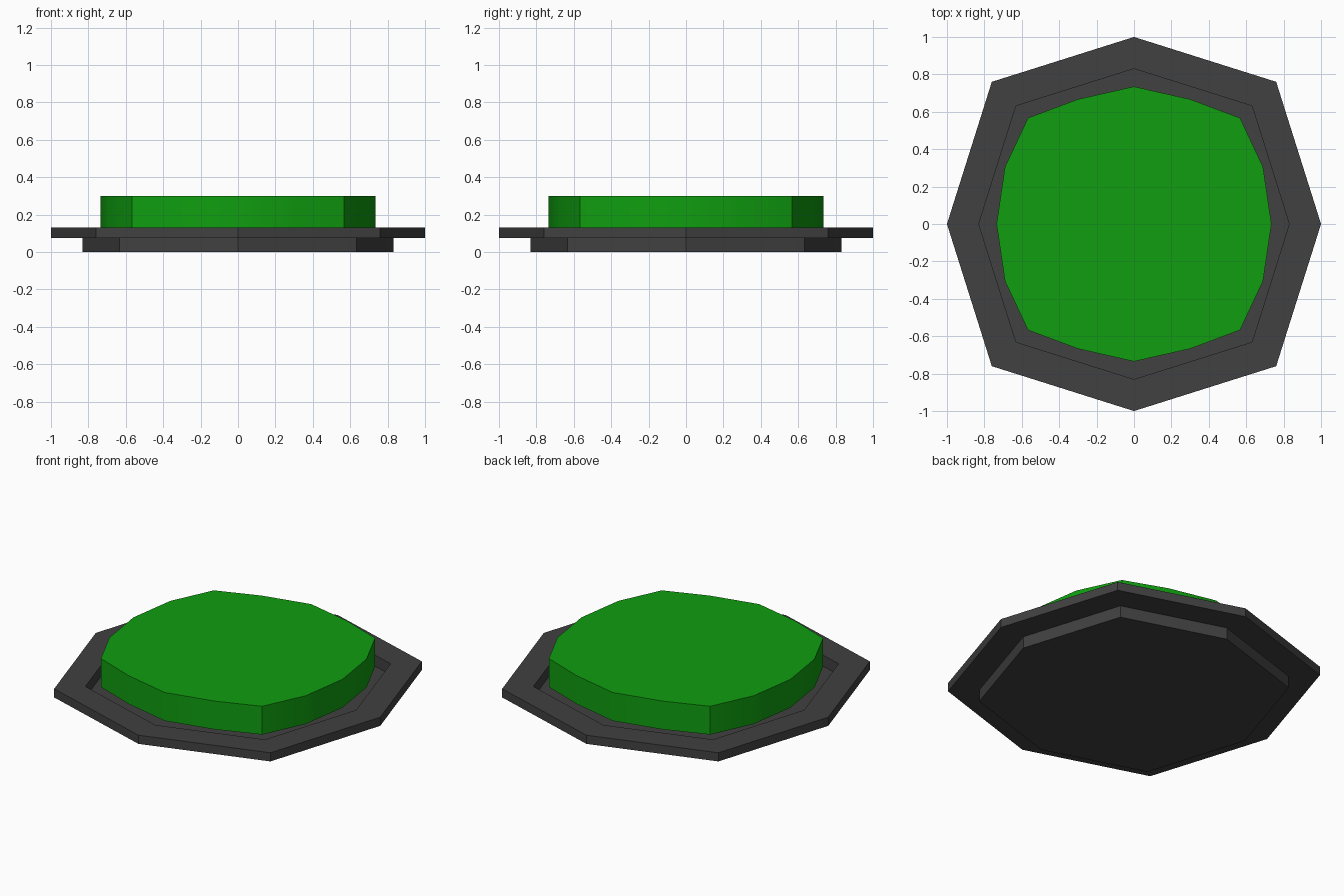
import bpy, bmesh, math

cube = bpy.data.objects.get("Cube")
if cube:
    bpy.data.objects.remove(cube, do_unlink=True)


def make_material(name, colour):
    mat = bpy.data.materials.new(name)
    mat.use_nodes = True
    mat.diffuse_color = colour
    mat.node_tree.nodes["Principled BSDF"].inputs["Base Color"].default_value = colour
    return mat


def stack_rings(name, rings, mat):
    """Join closed outlines one above another and cap both ends."""
    bm = bmesh.new()
    loops = [[bm.verts.new(p) for p in ring] for ring in rings]
    n = len(loops[0])
    for low, high in zip(loops, loops[1:]):
        for i in range(n):
            j = (i + 1) % n
            bm.faces.new((low[i], low[j], high[j], high[i]))
    bm.faces.new(loops[0][::-1])
    bm.faces.new(loops[-1])
    bmesh.ops.recalc_face_normals(bm, faces=bm.faces)
    mesh = bpy.data.meshes.new(name)
    bm.to_mesh(mesh)
    bm.free()
    mesh.materials.append(mat)
    obj = bpy.data.objects.new(name, mesh)
    bpy.context.collection.objects.link(obj)
    return obj


def octagon(r, z):
    """Eight sides, with the diagonal corners pushed slightly outward."""
    ring = []
    for i in range(8):
        a = i * math.pi / 4
        d = r * (1.075 if i % 2 else 1)
        ring.append((d * math.cos(a), d * math.sin(a), z))
    return ring


dark_grey = make_material("dark grey", (0.052, 0.052, 0.052, 1))
green = make_material("green", (0.005, 0.34, 0.005, 1))

# Base tray: foot, overhanging rim and sunken floor
profile = [(0.832, 0), (0.832, 0.075), (1, 0.075), (1, 0.13),
           (0.83, 0.13), (0.83, 0.06)]
stack_rings("base_tray", [octagon(r, z) for r, z in profile], dark_grey)

# Button: quarter outline mirrored into the full rounded square
quarter = [(0.735, 0), (0.69, 0.305), (0.567, 0.567), (0.3, 0.667)]
half = quarter + [(0, 0.735)] + [(-x, y) for x, y in quarter[:0:-1]]
outline = half + [(-x, -y) for x, y in half]
button = stack_rings("button", [[(x, y, z) for x, y in outline] for z in (0.12, 0.3)], green)

bpy.ops.object.select_all(action='DESELECT')
button.select_set(True)
bpy.context.view_layer.objects.active = button
bpy.ops.object.shade_smooth_by_angle(angle=math.radians(30))
